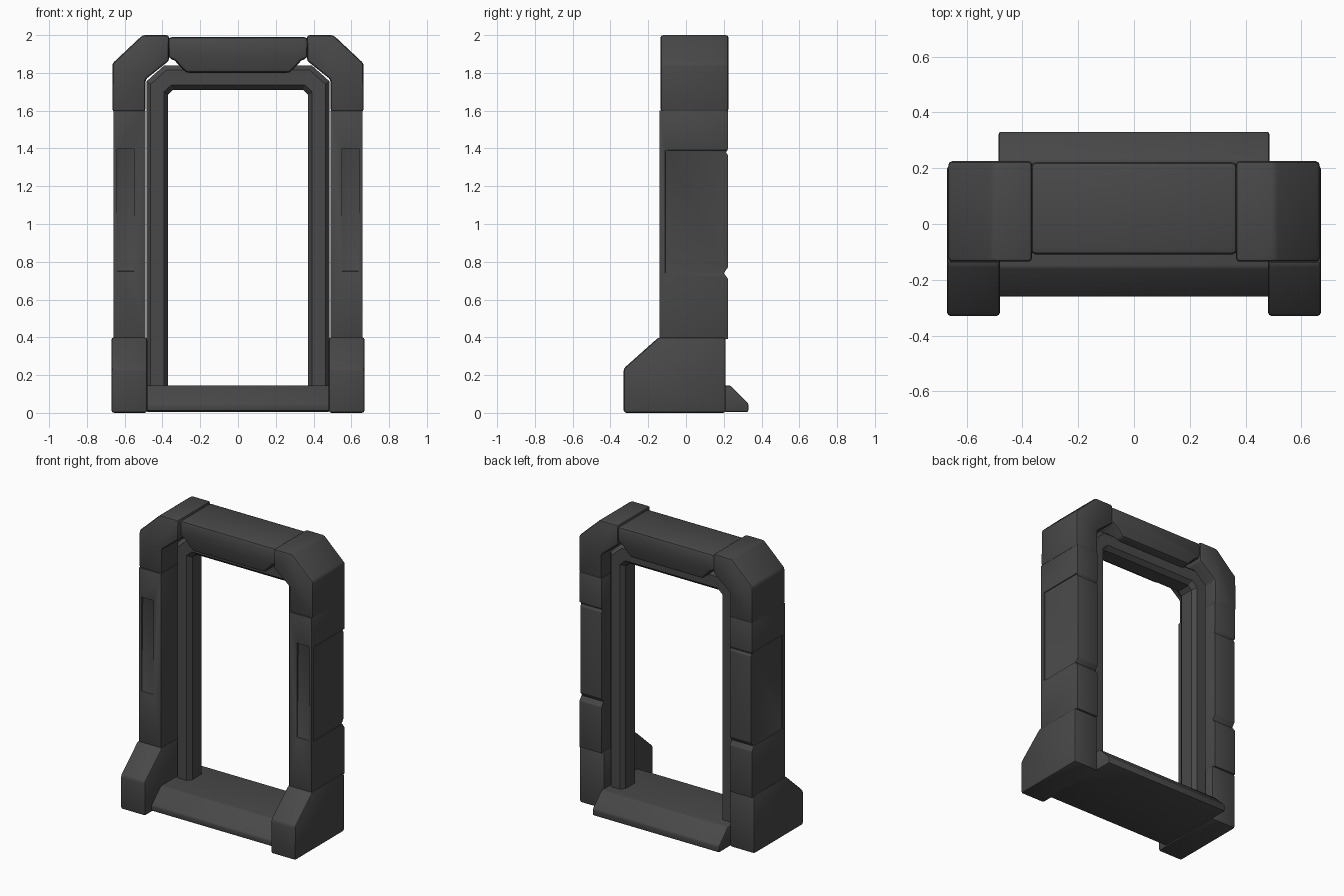
import bpy, bmesh, math

if "Cube" in bpy.data.objects:
    bpy.data.objects.remove(bpy.data.objects["Cube"])

metal = bpy.data.materials.new("dark grey metal")
metal.diffuse_color = (0.065, 0.065, 0.065, 1)
metal.use_nodes = True
metal.node_tree.nodes["Principled BSDF"].inputs["Base Color"].default_value = metal.diffuse_color


def make(name, verts, faces):
    me = bpy.data.meshes.new(name)
    me.from_pydata(verts, [], faces)
    bm = bmesh.new()
    bm.from_mesh(me)
    bmesh.ops.recalc_face_normals(bm, faces=bm.faces)
    bm.to_mesh(me)
    bm.free()
    me.materials.append(metal)
    ob = bpy.data.objects.new(name, me)
    bpy.context.collection.objects.link(ob)
    return ob


def prism(name, profile, axis, a, b):
    """Extrude a profile along x (points are y,z) or y (points are x,z)."""
    n = len(profile)
    verts = [(d, p, q) if axis == 'x' else (p, d, q) for d in (a, b) for p, q in profile]
    faces = [tuple(range(n)), tuple(range(n, 2 * n))]
    faces += [(i, (i + 1) % n, n + (i + 1) % n, n + i) for i in range(n)]
    return make(name, verts, faces)


def apply_all(ob):
    bpy.ops.object.select_all(action='DESELECT')
    ob.select_set(True)
    bpy.context.view_layer.objects.active = ob
    for m in list(ob.modifiers):
        bpy.ops.object.modifier_apply(modifier=m.name)


def finish(ob, bevel=0.0, mirror=False):
    if bevel:
        m = ob.modifiers.new("bevel", 'BEVEL')
        m.width, m.segments = bevel, 2
        m.limit_method, m.angle_limit = 'ANGLE', math.radians(30)
    if mirror:
        m = ob.modifiers.new("mirror", 'MIRROR')
        m.use_mirror_merge = False
    apply_all(ob)
    bpy.ops.object.shade_smooth_by_angle(angle=math.radians(32))


# Feet with sloped toes
foot = prism("feet", [(-.33, 0), (.21, 0), (.21, .40), (-.145, .40), (-.33, .235)], 'x', .48, .67)
finish(foot, .014, True)

# Posts with notched backs and a shallow recess in front
post = prism("posts", [(-.14, .39), (.222, .39), (.222, .71), (.20, .74), (.222, .77), (.222, 1.365),
                       (.212, 1.38), (.222, 1.395), (.222, 1.60), (-.14, 1.60)], 'x', .49, .66)
cutter = prism("recess_cutter", [(-.20, .75), (-.137, .75), (-.126, 1.40), (-.20, 1.40)], 'x', .55, .64)
m = post.modifiers.new("recess", 'BOOLEAN')
m.operation, m.object, m.solver = 'DIFFERENCE', cutter, 'EXACT'
apply_all(post)
bpy.data.objects.remove(cutter)
# slight dent in the outer side
cutter = prism("side_cutter", [(-.11, .74), (.30, .74), (.30, 1.39), (-.11, 1.39)], 'x', .653, .70)
m = post.modifiers.new("dent", 'BOOLEAN')
m.operation, m.object, m.solver = 'DIFFERENCE', cutter, 'EXACT'
apply_all(post)
bpy.data.objects.remove(cutter)
finish(post, .005, True)

# Chamfered upper corners
corner = prism("upper_corners", [(.49, 1.595), (.665, 1.595), (.665, 1.85), (.505, 2.0), (.365, 2.0),
                                 (.365, 1.865), (.49, 1.765)], 'y', -.135, .225)
finish(corner, .014, True)

# Top beam with cut lower ends
beam = prism("top_beam", [(-.37, 1.99), (-.37, 1.88), (-.335, 1.865), (-.275, 1.80), (.275, 1.80),
                          (.335, 1.865), (.37, 1.88), (.37, 1.99)], 'y', -.11, .222)
finish(beam, .02)

# Threshold ramp
sill = prism("threshold", [(-.26, .01), (-.26, .05), (-.155, .145), (.235, .145), (.33, .05),
                           (.33, .005)], 'x', -.485, .485)
finish(sill, .008)

# Inner door lining: chamfered section swept round the opening
half = [((.37, .05), (.485, .05)), ((.37, 1.685), (.485, 1.755)), ((.345, 1.71), (.39, 1.84))]
stations = half + [((-a[0], a[1]), (-b[0], b[1])) for a, b in reversed(half)]
section = [(0, .03), (.2, 0), (.8, 0), (1, .03), (1, .13), (.8, .16), (.2, .16), (0, .13)]
k = len(section)
verts = [(a[0] + (b[0] - a[0]) * t, y, a[1] + (b[1] - a[1]) * t)
         for a, b in stations for t, y in section]
faces = [(s * k + i, s * k + (i + 1) % k, (s + 1) * k + (i + 1) % k, (s + 1) * k + i)
         for s in range(len(stations) - 1) for i in range(k)]
faces += [tuple(range(k)), tuple(range(len(verts) - k, len(verts)))]
finish(make("inner_lining", verts, faces))
